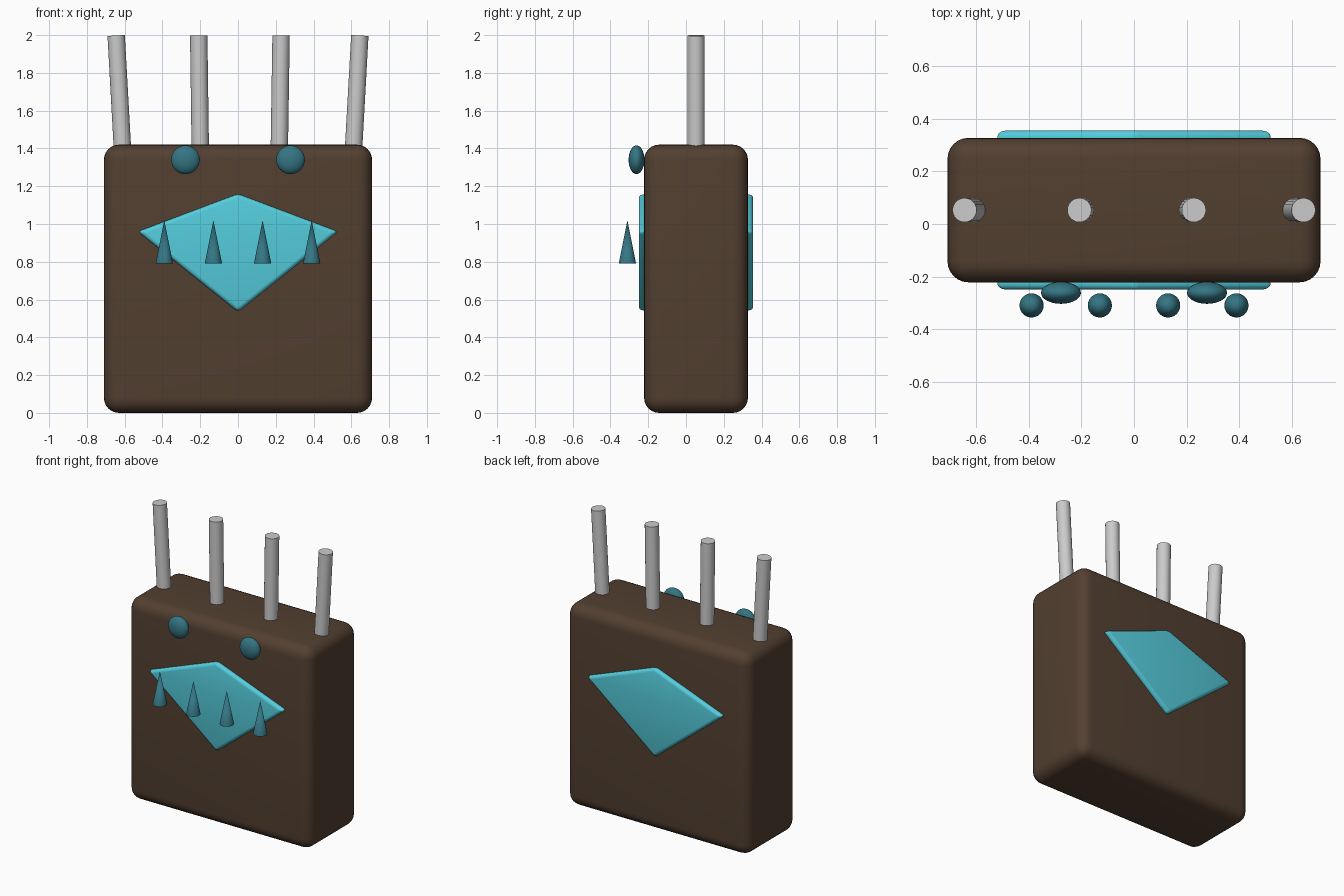
import bpy, bmesh, math
from mathutils import Vector

if "Cube" in bpy.data.objects:
    bpy.data.objects.remove(bpy.data.objects["Cube"])


def material(name, rgb):
    m = bpy.data.materials.new(name)
    m.diffuse_color = (*rgb, 1)
    m.use_nodes = True
    m.node_tree.nodes["Principled BSDF"].inputs["Base Color"].default_value = m.diffuse_color
    return m


brown = material("brown", (0.085, 0.05, 0.03))
cyan = material("cyan", (0.09, 0.61, 0.72))
teal = material("teal", (0.035, 0.18, 0.23))


def finish(name, mat=None, bevel=0, segments=4):
    ob = bpy.context.object
    ob.name = name
    if mat:
        ob.data.materials.append(mat)
    if bevel:
        mod = ob.modifiers.new("bevel", "BEVEL")
        mod.width, mod.segments = bevel, segments
        bpy.ops.object.modifier_apply(modifier=mod.name)
    bpy.ops.object.shade_smooth_by_angle(angle=math.radians(35))
    return ob


MID_Y = 0.053

# rounded slab body
bpy.ops.mesh.primitive_cube_add(size=1, location=(0, MID_Y, 0.71))
bpy.context.object.scale = (1.42, 0.55, 1.42)
bpy.ops.object.transform_apply(location=False, rotation=False, scale=True)
finish("body", brown, 0.08, 6)


# kite-shaped plates on the front and back
def plate(name, y0, y1):
    outline = [(-0.53, 0.96), (0, 0.535), (0.53, 0.96), (0, 1.16)]
    bm = bmesh.new()
    face = bm.faces.new([bm.verts.new((x, y0, z)) for x, z in outline])
    ext = bmesh.ops.extrude_face_region(bm, geom=[face])
    moved = [v for v in ext["geom"] if isinstance(v, bmesh.types.BMVert)]
    bmesh.ops.translate(bm, verts=moved, vec=(0, y1 - y0, 0))
    bmesh.ops.recalc_face_normals(bm, faces=bm.faces)
    mesh = bpy.data.meshes.new(name)
    bm.to_mesh(mesh)
    bm.free()
    ob = bpy.data.objects.new(name, mesh)
    bpy.context.collection.objects.link(ob)
    bpy.ops.object.select_all(action="DESELECT")
    ob.select_set(True)
    bpy.context.view_layer.objects.active = ob
    finish(name, cyan, 0.022, 4)


plate("front_plate", -0.25, -0.17)
plate("back_plate", 0.276, 0.356)

# flattened round eyes
for side, x in (("left", -0.278), ("right", 0.278)):
    bpy.ops.mesh.primitive_uv_sphere_add(segments=32, ring_count=16, radius=0.076,
                                         location=(x, -0.262, 1.34))
    bpy.context.object.scale.y = 0.55
    finish(side + "_eye", teal)

# row of upright teeth
for i, x in enumerate((-0.39, -0.13, 0.13, 0.39)):
    bpy.ops.mesh.primitive_cone_add(vertices=24, radius1=0.046, radius2=0, depth=0.23,
                                    location=(x, -0.31, 0.905))
    finish(f"tooth_{i + 1}", teal)

# slightly fanned rods on top: (x at body top, x at rod tip)
for i, (x0, x1) in enumerate(((-0.613, -0.645), (-0.2, -0.208), (0.219, 0.228), (0.613, 0.645))):
    tip = Vector((x1, MID_Y, 1.998))
    axis = (tip - Vector((x0, MID_Y, 1.42))).normalized()
    bpy.ops.mesh.primitive_cylinder_add(vertices=24, radius=0.046, depth=0.65,
                                        location=tip - axis * 0.325,
                                        rotation=(0, math.atan2(axis.x, axis.z), 0))
    finish(f"rod_{i + 1}")
